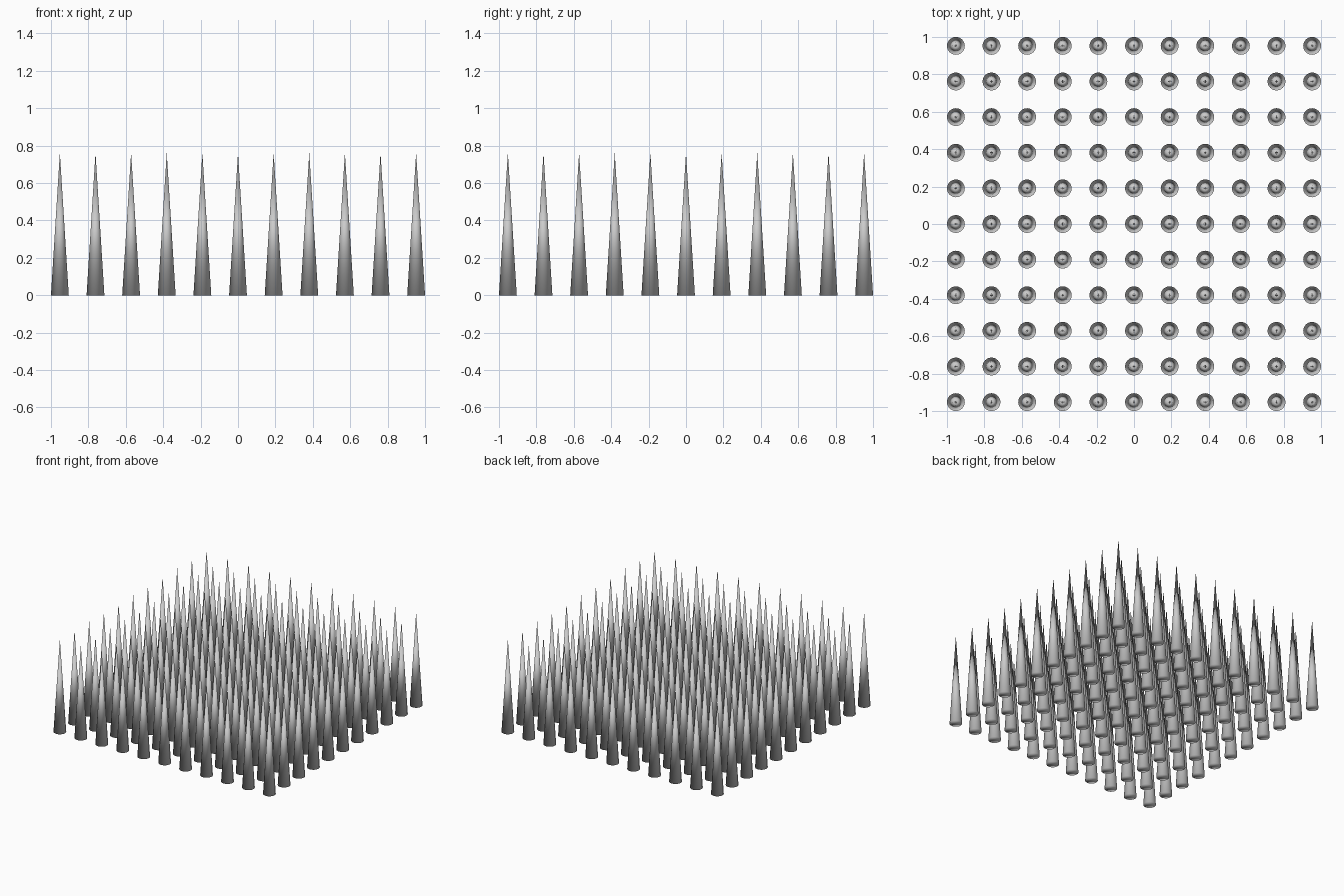
import bpy
import bmesh

COUNT = 11
SPACING = 2 / 10.5
RADIUS = SPACING / 4
HEIGHT = SPACING * 4
START = -SPACING * (COUNT - 1) / 2

if "Cube" in bpy.data.objects:
    bpy.data.objects.remove(bpy.data.objects["Cube"], do_unlink=True)

# Plain grey material
grey = bpy.data.materials.new("light_grey")
grey.use_nodes = True
grey.diffuse_color = (0.6, 0.6, 0.6, 1)
grey.node_tree.nodes["Principled BSDF"].inputs["Base Color"].default_value = (0.6, 0.6, 0.6, 1)

# One pointed spike, smooth all over, with a closed base
mesh = bpy.data.meshes.new("spikes")
bm = bmesh.new()
bmesh.ops.create_cone(bm, cap_ends=True, segments=32,
                      radius1=RADIUS, radius2=0, depth=HEIGHT)
bmesh.ops.remove_doubles(bm, verts=bm.verts, dist=0.0001)
bmesh.ops.translate(bm, verts=bm.verts, vec=(0, 0, HEIGHT / 2))
for face in bm.faces:
    face.smooth = True
bm.to_mesh(mesh)
bm.free()
mesh.materials.append(grey)

spikes = bpy.data.objects.new("spikes", mesh)
spikes.location = (START, START, 0)
bpy.context.collection.objects.link(spikes)

# Square grid of spikes
for name, step in (("columns", (SPACING, 0, 0)), ("rows", (0, SPACING, 0))):
    array = spikes.modifiers.new(name, "ARRAY")
    array.count = COUNT
    array.use_relative_offset = False
    array.use_constant_offset = True
    array.constant_offset_displace = step
